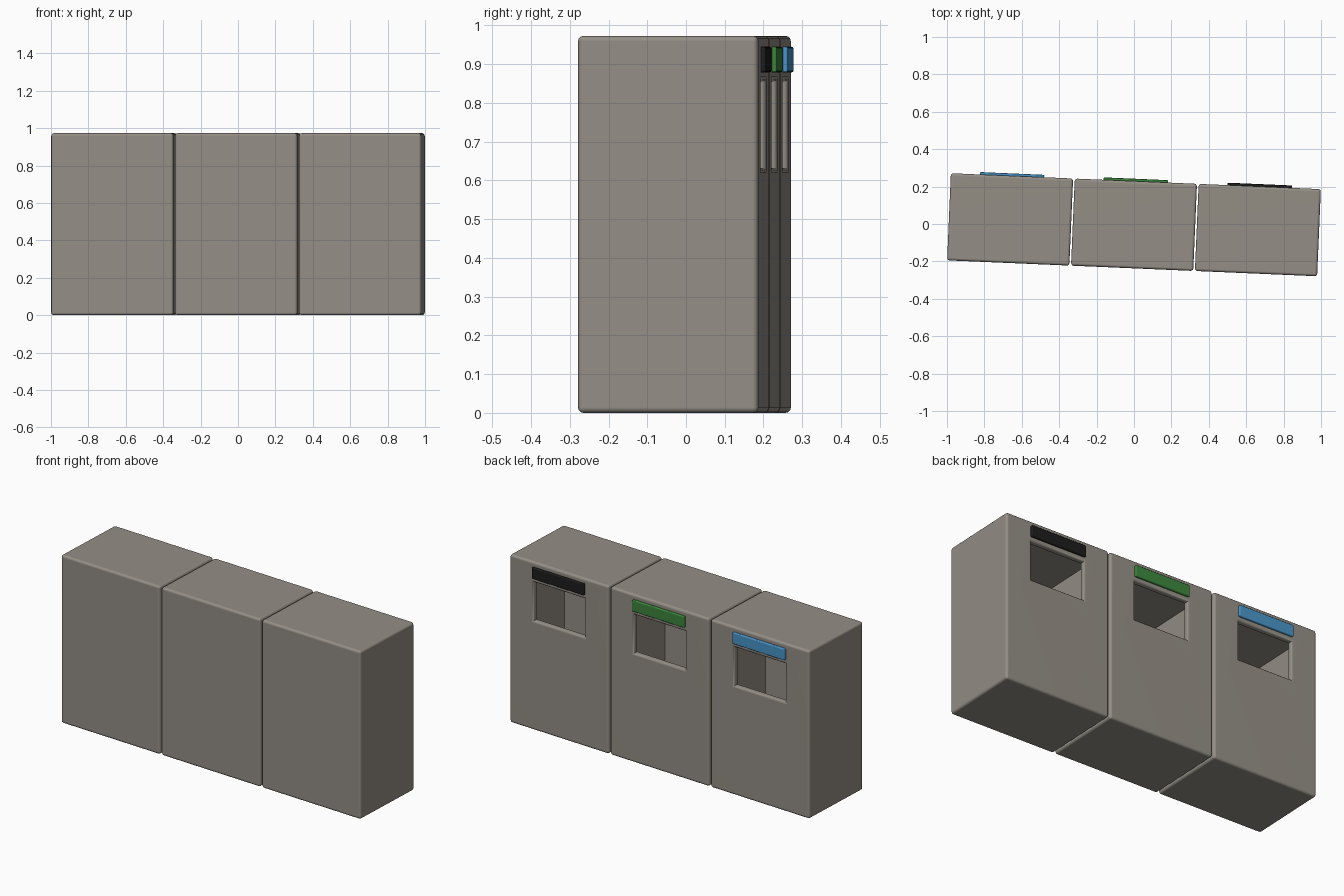
import bpy, bmesh, math
from mathutils import Matrix, Vector

old = bpy.data.objects.get("Cube")
if old:
    bpy.data.objects.remove(old, do_unlink=True)

W, D, H = 0.654, 0.466, 0.973      # bin size
PITCH, TURN = 0.663, math.radians(-2.46)
WALL, ROUND = 0.027, 0.014
HOLE_W, HOLE_LOW, HOLE_TOP, HOLE_ROUND = 0.336, 0.632, 0.855, 0.012


def material(name, colour):
    m = bpy.data.materials.new(name)
    m.use_nodes = True
    m.diffuse_color = (*colour, 1)
    m.node_tree.nodes["Principled BSDF"].inputs["Base Color"].default_value = (*colour, 1)
    return m


def rounded_box(size, centre, radius):
    bm = bmesh.new()
    bmesh.ops.create_cube(bm, size=1, matrix=Matrix.Translation(centre) @ Matrix.Diagonal((*size, 1)))
    bmesh.ops.bevel(bm, geom=bm.edges[:], offset=radius, segments=3, profile=0.5, affect='EDGES')
    return bm


def finish(bm, name, mat, x):
    bmesh.ops.recalc_face_normals(bm, faces=bm.faces[:])
    mesh = bpy.data.meshes.new(name)
    bm.to_mesh(mesh)
    bm.free()
    mesh.materials.append(mat)
    ob = bpy.data.objects.new(name, mesh)
    bpy.context.collection.objects.link(ob)
    ob.rotation_euler.z = TURN
    ob.location = (x * math.cos(TURN), x * math.sin(TURN) - 0.004, 0)
    bpy.ops.object.select_all(action='DESELECT')
    ob.select_set(True)
    bpy.context.view_layer.objects.active = ob
    bpy.ops.object.shade_smooth_by_angle(angle=math.radians(40))
    weighted = ob.modifiers.new("even_shading", 'WEIGHTED_NORMAL')
    weighted.keep_sharp = True


def bin_body():
    bm = rounded_box((W, D, H), Vector((0, 0, H / 2)), ROUND)
    # open the back panel
    back = max((f for f in bm.faces if f.normal.y > 0.99), key=lambda f: f.calc_area())
    corners = sorted(back.verts, key=lambda v: math.atan2(v.co.z - H / 2, v.co.x))
    bm.faces.remove(back)

    # rounded rim, lip, then the hollow inside
    rings = []
    for step in range(4):
        a = step * math.pi / 6
        grow = HOLE_ROUND * (1 - math.sin(a))
        y = D / 2 - HOLE_ROUND * (1 - math.cos(a))
        rings.append((HOLE_W / 2 + grow, HOLE_LOW - grow, HOLE_TOP + grow, y))
    rings.append((HOLE_W / 2, HOLE_LOW, HOLE_TOP, D / 2 - WALL))
    for y in (D / 2 - WALL, WALL - D / 2):
        rings.append((W / 2 - WALL, WALL, H - WALL, y))

    last = corners
    for hw, low, top, y in rings:
        ring = [bm.verts.new(p) for p in ((-hw, y, low), (hw, y, low), (hw, y, top), (-hw, y, top))]
        for i in range(4):
            j = (i + 1) % 4
            bm.faces.new((last[i], last[j], ring[j], ring[i]))
        last = ring
    bm.faces.new(last)
    return bm


grey = material("warm_grey", (0.295, 0.270, 0.235))
label_colours = {
    "blue": (0.065, 0.30, 0.58),
    "green": (0.045, 0.235, 0.045),
    "black": (0.012, 0.012, 0.012),
}

# three bins in a row, each with a coloured plate above its opening
for i, (colour, value) in enumerate(label_colours.items()):
    x = (i - 1) * PITCH
    finish(bin_body(), colour + "_bin_body", grey, x)
    plate = rounded_box((0.345, 0.024, 0.066), Vector((0, D / 2 + 0.001, 0.912)), 0.005)
    finish(plate, colour + "_bin_plate", material(colour + "_plate", value), x)
